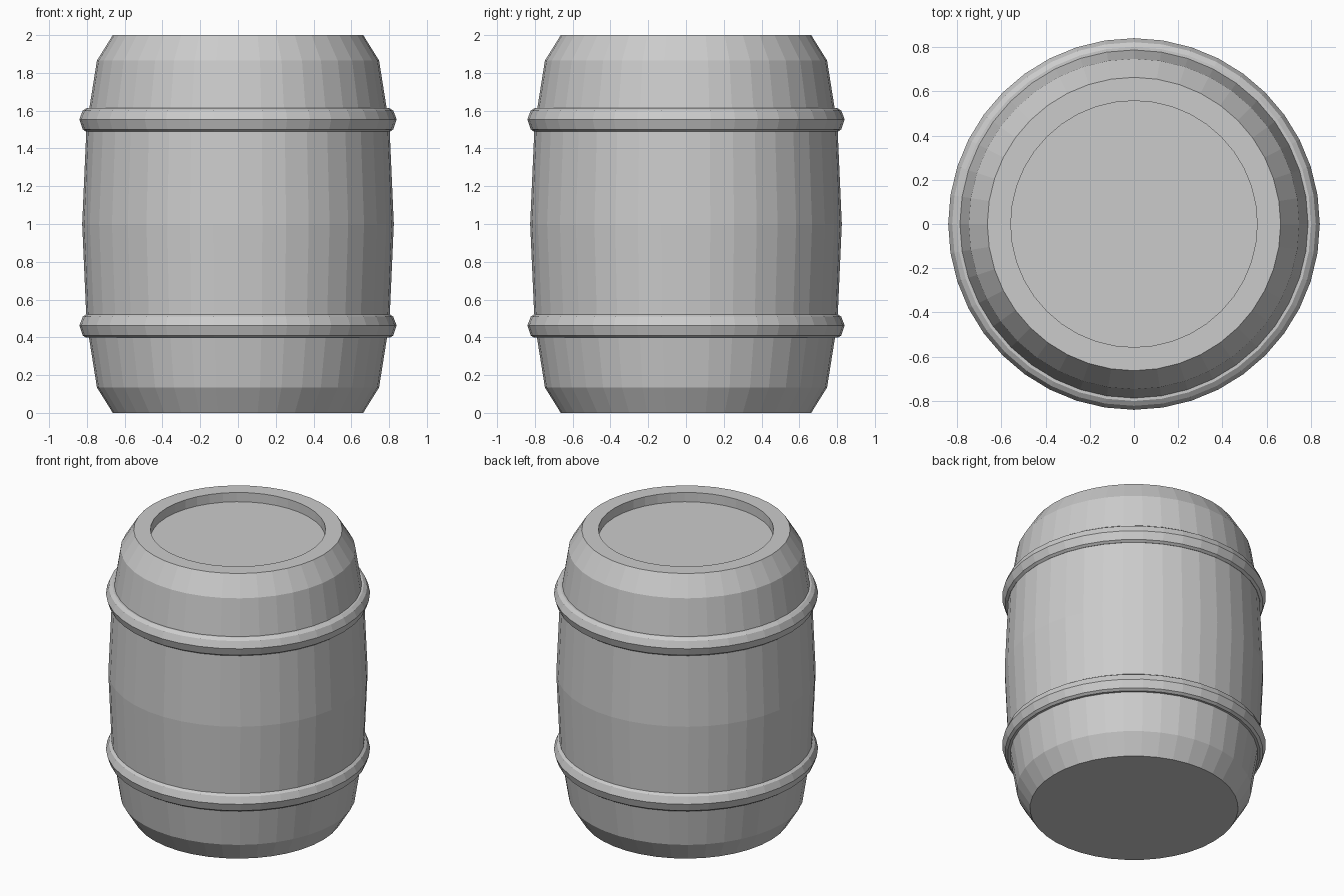
import bpy, bmesh
from math import cos, sin, tau

if "Cube" in bpy.data.objects:
    bpy.data.objects.remove(bpy.data.objects["Cube"])

SIDES = 40


def lathe(name, profile, closed=False):
    """Revolve an (r, z) profile around z; open profiles get end caps."""
    bm = bmesh.new()
    rings = [[bm.verts.new((r * cos(tau * i / SIDES), r * sin(tau * i / SIDES), z))
              for i in range(SIDES)] for r, z in profile]
    pairs = list(zip(rings, rings[1:]))
    if closed:
        pairs.append((rings[-1], rings[0]))
    for a, b in pairs:
        for i in range(SIDES):
            j = (i + 1) % SIDES
            bm.faces.new((a[i], a[j], b[j], b[i]))
    if not closed:
        bm.faces.new(rings[0][::-1])
        bm.faces.new(rings[-1])
    bmesh.ops.recalc_face_normals(bm, faces=bm.faces)
    mesh = bpy.data.meshes.new(name)
    bm.to_mesh(mesh)
    bm.free()
    obj = bpy.data.objects.new(name, mesh)
    bpy.context.collection.objects.link(obj)
    return obj


# Bulging body with chamfered ends and a recessed lid
lathe("barrel_body", [
    (0.663, 0), (0.747, 0.135), (0.802, 0.48), (0.825, 1.0),
    (0.802, 1.52), (0.747, 1.865), (0.663, 2.0),
    (0.557, 2.0), (0.557, 1.935)])

# Two ridged hoops, their inner side sunk into the body
hoop = [(0.76, 0.40), (0.805, 0.398), (0.822, 0.41), (0.84, 0.463),
        (0.822, 0.509), (0.80, 0.524), (0.76, 0.524)]
for name, lift in (("lower_hoop", 0), ("upper_hoop", 1.091)):
    lathe(name, [(r, z + lift) for r, z in hoop], closed=True)
